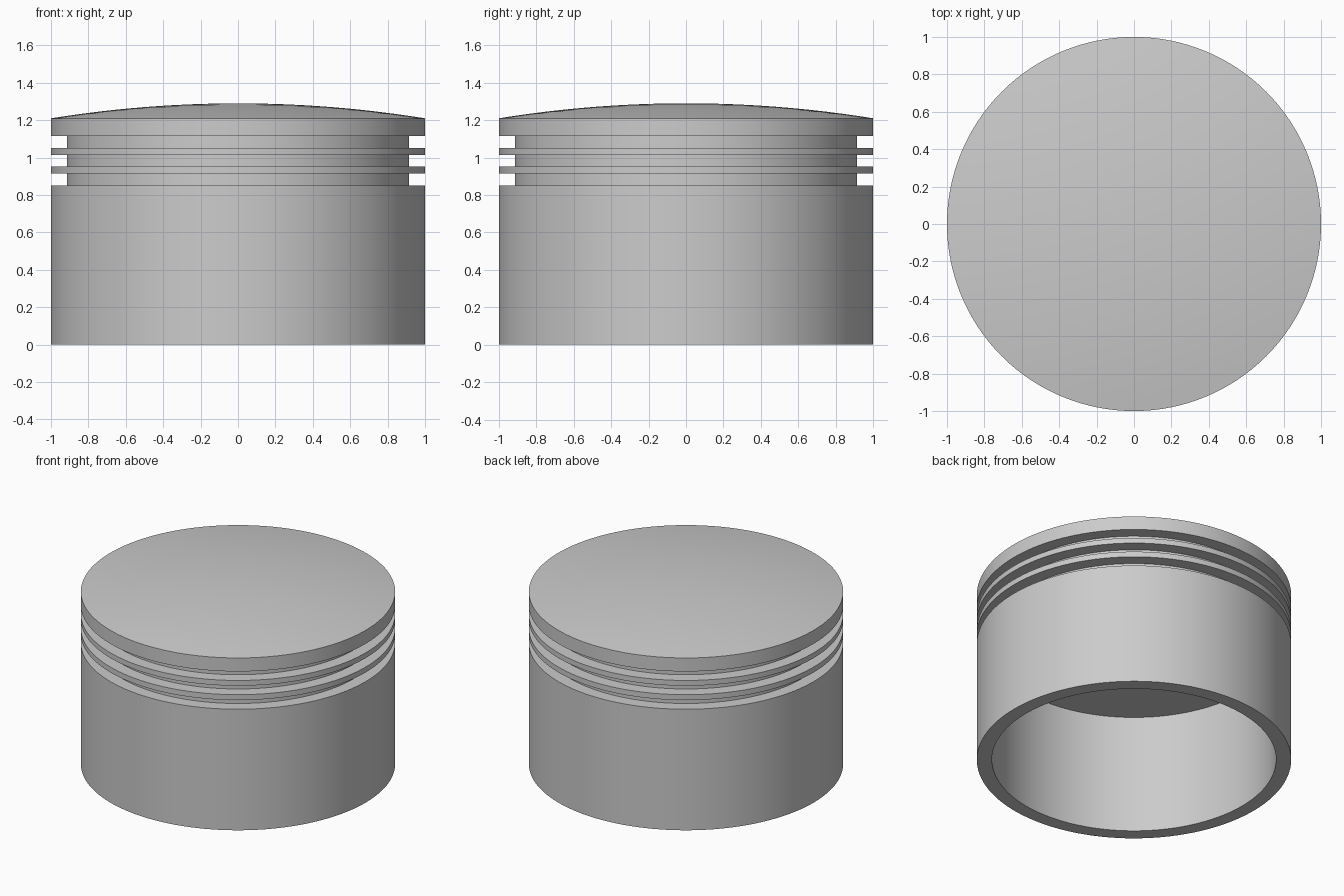
import bpy, bmesh, math
from mathutils import Vector

if "Cube" in bpy.data.objects:
    bpy.data.objects.remove(bpy.data.objects["Cube"])

SEGMENTS = 128
RADIUS, GROOVE_R, BORE_R = 1.0, 0.914, 0.904
EDGE_Z, CROWN_Z, CEILING_Z = 1.21, 1.29, 0.833

# Half profile from the bore ceiling, down the skirt, up past the ring grooves
profile = [(0, CEILING_Z), (BORE_R, CEILING_Z), (BORE_R, 0), (RADIUS, 0)]
for low, high in ((0.85, 0.914), (0.95, 1.015), (1.05, 1.115)):
    if high - low <= 0:
        continue
grooves = [(0.85, 0.914), (0.952, 1.015), (1.052, 1.115)]
grooves = [(0.85, 0.914), (0.952, 1.015), (1.052, 1.115)]
for low, high in grooves:
    profile += [(RADIUS, low), (GROOVE_R, low), (GROOVE_R, high), (RADIUS, high)]

# Domed crown as a shallow spherical cap
rise = CROWN_Z - EDGE_Z
sphere_r = (RADIUS ** 2 + rise ** 2) / (2 * rise)
steps = 12
for i in range(steps + 1):
    r = RADIUS * (1 - i / steps)
    profile.append((r, CROWN_Z - sphere_r + math.sqrt(sphere_r ** 2 - r ** 2)))

# Revolve the profile into a closed piston
bm = bmesh.new()
verts = [bm.verts.new((r, 0, z)) for r, z in profile]
edges = [bm.edges.new(pair) for pair in zip(verts, verts[1:])]
bmesh.ops.spin(bm, geom=verts + edges, cent=(0, 0, 0), axis=(0, 0, 1),
               angle=math.tau, steps=SEGMENTS, use_merge=False)
bmesh.ops.remove_doubles(bm, verts=bm.verts, dist=1e-5)
bmesh.ops.recalc_face_normals(bm, faces=bm.faces)

mesh = bpy.data.meshes.new("piston")
bm.to_mesh(mesh)
bm.free()
piston = bpy.data.objects.new("piston", mesh)
bpy.context.collection.objects.link(piston)

# Smooth walls and crown, sharp groove edges
bpy.context.view_layer.objects.active = piston
piston.select_set(True)
bpy.ops.object.shade_smooth_by_angle(angle=math.radians(3.5))
